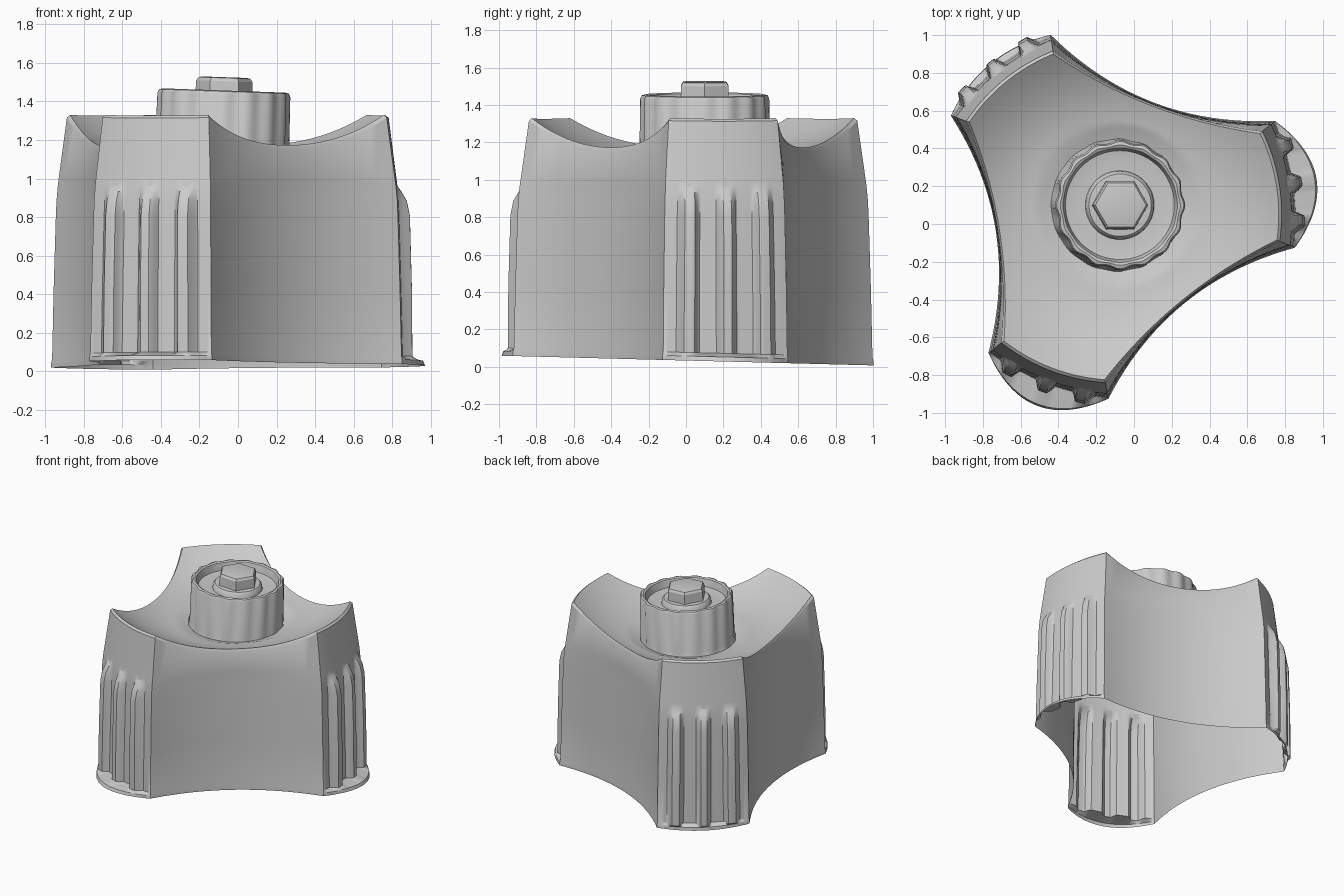
import bpy, bmesh
from math import sin, cos, pi, radians, atan2, hypot
from mathutils import Vector

if "Cube" in bpy.data.objects:
    bpy.data.objects.remove(bpy.data.objects["Cube"])

BODY = Vector((-0.12, 0.065))      # centre of the three-lobed body
HUB = Vector((-0.085, 0.10))       # centre of the round hub
LOBES = [radians(a) for a in (9, 129, 249)]
FACE_N, WALL_N = 60, 24


def finish(name, bm, angle=35):
    bmesh.ops.recalc_face_normals(bm, faces=bm.faces)
    me = bpy.data.meshes.new(name)
    bm.to_mesh(me)
    bm.free()
    ob = bpy.data.objects.new(name, me)
    bpy.context.collection.objects.link(ob)
    bpy.ops.object.select_all(action='DESELECT')
    ob.select_set(True)
    bpy.context.view_layer.objects.active = ob
    bpy.ops.object.shade_smooth_by_angle(angle=radians(angle))
    return ob


def skin(bm, rings):
    rows = [[bm.verts.new(p) for p in ring] for ring in rings]
    n = len(rows[0])
    for a, b in zip(rows, rows[1:]):
        for i in range(n):
            j = (i + 1) % n
            bm.faces.new((a[i], a[j], b[j], b[i]))
    return rows


def outline(along, half, waist, bulge, rib, flange):
    """Three bowed, ribbed lobe faces joined by concave walls."""
    def place(ang, r, t):
        return BODY + Vector((r * cos(ang) - t * sin(ang), r * sin(ang) + t * cos(ang)))
    pts = []
    for k, ang in enumerate(LOBES):
        lip = flange * (0.3 if k == 1 else 1)
        for i in range(FACE_N + 1):
            u = -1 + 2 * i / FACE_N
            near = min(abs(u - c) for c in (-0.62, 0, 0.62))
            bump = rib * max(0, min(1, (0.17 - near) / 0.09))
            pts.append(place(ang, along + (bulge + lip) * (1 - u * u) + bump, half * u))
        a, b = place(ang, along, half), place(ang + 2 * pi / 3, along, -half)
        out = Vector((cos(ang + pi / 3), sin(ang + pi / 3)))
        depth = ((a + b) / 2 - BODY).dot(out) - waist
        for i in range(1, WALL_N):
            s = i / WALL_N
            pts.append(a.lerp(b, s) - out * depth * (1 - (2 * s - 1) ** 2))
    return pts


def bowl(p):
    r = (p - BODY).length
    return 1.13 + 0.20 * (max(0, r - 0.35) / 0.54) ** 2


# Body: open-bottomed shell with grip ribs and a dished top
# z, lobe reach, half width, waist, bulge, rib, flange
levels = [
    (0.000, 0.93, 0.340, 0.620, 0.045, 0.000, 0.125),
    (0.025, 0.93, 0.340, 0.620, 0.045, 0.000, 0.115),
    (0.045, 0.927, 0.336, 0.618, 0.045, 0.050, 0.000),
    (0.400, 0.92, 0.332, 0.616, 0.045, 0.055, 0.000),
    (0.800, 0.91, 0.325, 0.613, 0.045, 0.055, 0.000),
    (0.880, 0.907, 0.323, 0.612, 0.045, 0.042, 0.000),
    (0.930, 0.903, 0.321, 0.611, 0.045, 0.018, 0.000),
    (0.960, 0.90, 0.320, 0.611, 0.045, 0.000, 0.000),
    (1.000, 0.895, 0.318, 0.611, 0.045, 0.000, 0.000),
]
rings = []
for z, *shape in levels:
    fade = 1 - z
    rings.append([(p.x, p.y, z + fade * (0.034 - 0.026 * p.y)) for p in outline(*shape)])
shoulder = outline(0.856, 0.295, 0.61, 0.045, 0, 0)
rings.append([(p.x, p.y, bowl(p) - 0.025) for p in shoulder])
rim = outline(0.843, 0.285, 0.60, 0.042, 0, 0)
steps = 14
for k in range(steps + 1):
    s = k / steps
    ring = []
    for p in rim:
        d = p - HUB
        q = p.lerp(HUB + d.normalized() * 0.34, s)
        gap = (q - HUB).length - 0.34
        ring.append((q.x, q.y, bowl(q) - 0.025 * max(0, 1 - gap / 0.09)))
    rings.append(ring)
bm = bmesh.new()
skin(bm, rings)
finish("three_lobed_body", bm, 28)


def lathe(name, profile, sides, flutes=0, depth=0.0, angle=35, turn=0.0):
    """Revolve (radius, height, flute strength) about the hub axis; cap the last ring."""
    bm = bmesh.new()
    rings = []
    for r, z, f in profile:
        ring = []
        for i in range(sides):
            a = turn + 2 * pi * i / sides
            q = r + f * depth * cos(flutes * a)
            ring.append((q * cos(a), q * sin(a), z))
        rings.append(ring)
    bm.faces.new(skin(bm, rings)[-1])
    ob = finish(name, bm, angle)
    ob.location = (HUB.x, HUB.y, 1.1)
    ob.rotation_euler = (0, 0.035, 0)
    return ob


# Fluted hub cup with a rounded rim and recessed floor
lathe("hub_cup", [(0.355, -0.01, 0), (0.342, 0.03, 1), (0.338, 0.335, 1), (0.330, 0.352, 1),
                  (0.315, 0.357, 0.5), (0.302, 0.350, 0.2), (0.295, 0.325, 0),
                  (0.288, 0.295, 0), (0.225, 0.285, 0), (0.12, 0.29, 0)], 112, 16, 0.007)

# Washer and hexagonal nut in the middle
lathe("nut_washer", [(0.185, 0.27, 0), (0.178, 0.315, 0), (0.165, 0.33, 0), (0.10, 0.335, 0)], 48)
lathe("hex_nut", [(0.150, 0.30, 0), (0.146, 0.405, 0), (0.135, 0.422, 0), (0.115, 0.426, 0)],
      6, angle=20)
